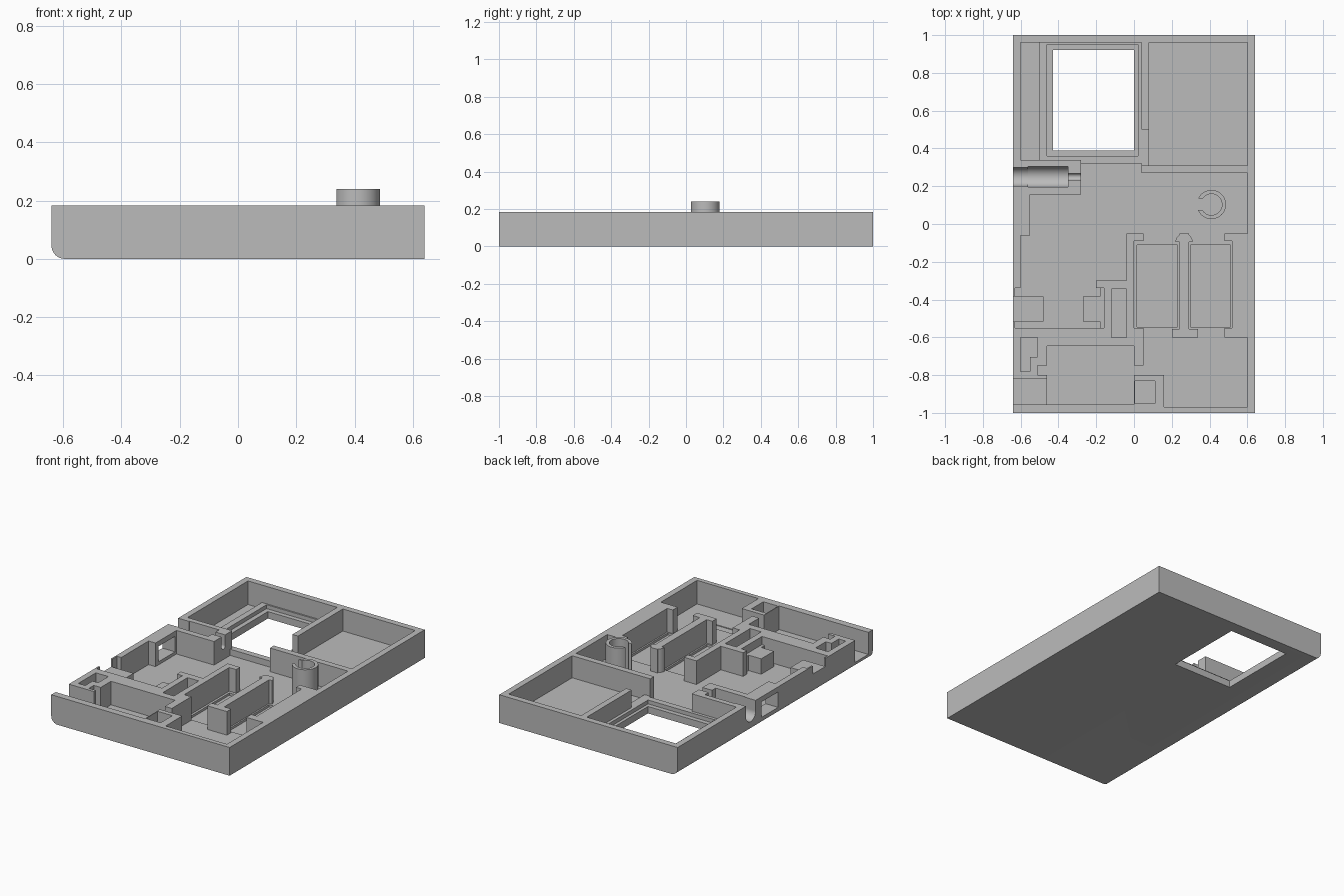
import bpy
import bmesh
import math
from mathutils import Matrix, Vector

cube = bpy.data.objects.get("Cube")
if cube:
    bpy.data.objects.remove(cube, do_unlink=True)

U = 0.01            # plan dimensions are given in hundredths
TOP = 0.183         # rim height
FLOOR = 0.03        # main floor height
ABOVE = 0.3         # cutters reach past the rim

grey = bpy.data.materials.new("plastic grey")
grey.use_nodes = True
shade = (0.5, 0.5, 0.5, 1)
grey.diffuse_color = shade
grey.node_tree.nodes["Principled BSDF"].inputs["Base Color"].default_value = shade


def finish(name, bm):
    bmesh.ops.recalc_face_normals(bm, faces=bm.faces)
    mesh = bpy.data.meshes.new(name)
    bm.to_mesh(mesh)
    bm.free()
    mesh.materials.append(grey)
    obj = bpy.data.objects.new(name, mesh)
    bpy.context.collection.objects.link(obj)
    return obj


def prism(name, outline, low, high):
    """Extrude a plan outline between two heights."""
    bm = bmesh.new()
    face = bm.faces.new([bm.verts.new((x * U, y * U, low)) for x, y in outline])
    up = bmesh.ops.extrude_face_region(bm, geom=[face])["geom"]
    verts = [v for v in up if isinstance(v, bmesh.types.BMVert)]
    bmesh.ops.translate(bm, verts=verts, vec=(0, 0, high - low))
    return finish(name, bm)


def box(name, left, right, front, back, low, high):
    outline = [(left, front), (right, front), (right, back), (left, back)]
    return prism(name, outline, low, high)


def cylinder(name, centre, radius, depth, axis="Z"):
    bm = bmesh.new()
    turn = Matrix.Rotation(math.pi / 2, 4, "Y") if axis == "X" else Matrix()
    bmesh.ops.create_cone(bm, cap_ends=True, segments=48, radius1=radius,
                          radius2=radius, depth=depth,
                          matrix=Matrix.Translation(Vector(centre)) @ turn)
    return finish(name, bm)


def activate(obj):
    bpy.ops.object.select_all(action="DESELECT")
    obj.select_set(True)
    bpy.context.view_layer.objects.active = obj


def cut(target, cutter):
    """Subtract a cutter and throw it away."""
    activate(target)
    mod = target.modifiers.new("cut", "BOOLEAN")
    mod.operation, mod.solver, mod.object = "DIFFERENCE", "EXACT", cutter
    cutter.hide_render = True
    bpy.ops.object.modifier_apply(modifier=mod.name)
    bpy.data.objects.remove(cutter, do_unlink=True)


def pocket(name, left, right, front, back, low, high=ABOVE):
    cut(case, box(name, left, right, front, back, low, high))


# Case block with one rounded lower edge
case = box("case", -64, 64, -100, 100, 0, TOP)
bm = bmesh.new()
bm.from_mesh(case.data)
edge = [e for e in bm.edges if all(v.co.x < 0 and v.co.z < U for v in e.verts)]
bmesh.ops.bevel(bm, geom=edge, offset=0.045, segments=8, profile=0.5, affect="EDGES")
bm.to_mesh(case.data)
bm.free()

# Main cavity, including the cell bays and switch recess
cavity = [(-28, 32), (4, 32), (4, 27), (60, 27), (60, -5), (48, -5), (48, -9),
          (52, -9), (52, -55), (48, -55), (48, -60), (60, -60), (60, -97),
          (16, -97), (16, -80), (5, -80), (5, -55), (0, -55), (0, -9), (5, -9),
          (5, -5), (-4, -5), (-4, -30), (-20, -30), (-20, -34), (-16, -34),
          (-16, -55), (-63, -55), (-63, -34), (-60, -34), (-60, -6), (-55, -6),
          (-55, 15.5), (-28, 15.5)]
cut(case, prism("main_cavity", cavity, FLOOR, ABOVE))

# Display bay with rebate and window
LEDGE = 0.07
pocket("display_bay", -60, 4, 34, 96, LEDGE)
pocket("display_bay_front", -28, 4, 31.5, 35, LEDGE)
pocket("display_cable_strip", -60, -50, 34, 96, FLOOR)
pocket("display_rebate", -46, 2, 36, 95, 0.045)
pocket("display_window", -43, 0, 39, 92, -U)
pocket("divider_gap", 3, 9, 31, 50, LEDGE)
pocket("storage_bay", 8, 60, 31, 96, 0.04)

# Connector board bay, side port and small pockets
pocket("board_bay", -46, 0, -95.5, -64.5, FLOOR)
pocket("board_ears", -51, 48, -80, -75, 0.025)
pocket("side_port", -66, -45, -95.5, -82, 0.04)
pocket("wire_pocket", 0.5, 11, -95, -83, 0.05)
pocket("button_pocket", -60, -51, -70.5, -60, FLOOR)
pocket("button_pocket_end", -60, -55, -78, -70, FLOOR)
pocket("contact_slot", -12, -4, -60, -34.5, FLOOR)
pocket("side_opening", -66, -54, -3, 14, 0.05, 0.15)

# Sunken floors of the two cell bays
for left, right in ((1.5, 23), (30, 51)):
    pocket("cell_recess", left, right, -54.5, -11, 0.015)

# Round-bottomed plug channel open at the top
AXIS = 0.115
for left, right, radius in ((-66, -55, 5), (-56, -35, 5.5), (-36, -27, 1.8)):
    middle = (left + right) / 2 * U
    bore = cylinder("plug_bore", (middle, 25 * U, AXIS), radius * U, (right - left) * U, "X")
    cut(case, bore)
    pocket("plug_mouth", left, right, 25 - radius, 25 + radius, AXIS)

# Switch rests and the lever notch in the side wall
REST = 0.13
pocket("lever_notch", -66, -62, -51.5, -38.5, REST)
box("switch_rest_left", -63, -48, -51.5, -38.5, FLOOR, REST)
box("switch_rest_right", -27, -18, -51.5, -38.5, FLOOR, REST)
box("switch_rest_back", -18, -16, -55, -34, FLOOR, REST)

# Wall between the cells, with end stops
box("cell_divider", 24, 29, -60, -5, FLOOR, TOP)
box("cell_divider_foot", 20, 34, -60, -55.5, FLOOR, TOP)
stop = cylinder("cell_divider_head", (0.265, -0.095, (TOP + FLOOR) / 2), 0.045, TOP - FLOOR)
cut(stop, box("head_trim", 10, 40, -20, -9.5, 0, ABOVE))

# Split round post
POST = 0.24
centre = Vector((0.41, 0.103, (POST + FLOOR) / 2))
post = cylinder("split_post", centre, 0.077, POST - FLOOR)
cut(post, cylinder("post_bore", centre, 0.056, POST))
cut(post, box("post_gap", 30, 40, 7.5, 13.5, FLOOR, ABOVE))

for obj in (case, post, stop):
    activate(obj)
    bpy.ops.object.shade_smooth_by_angle(angle=math.radians(30))
